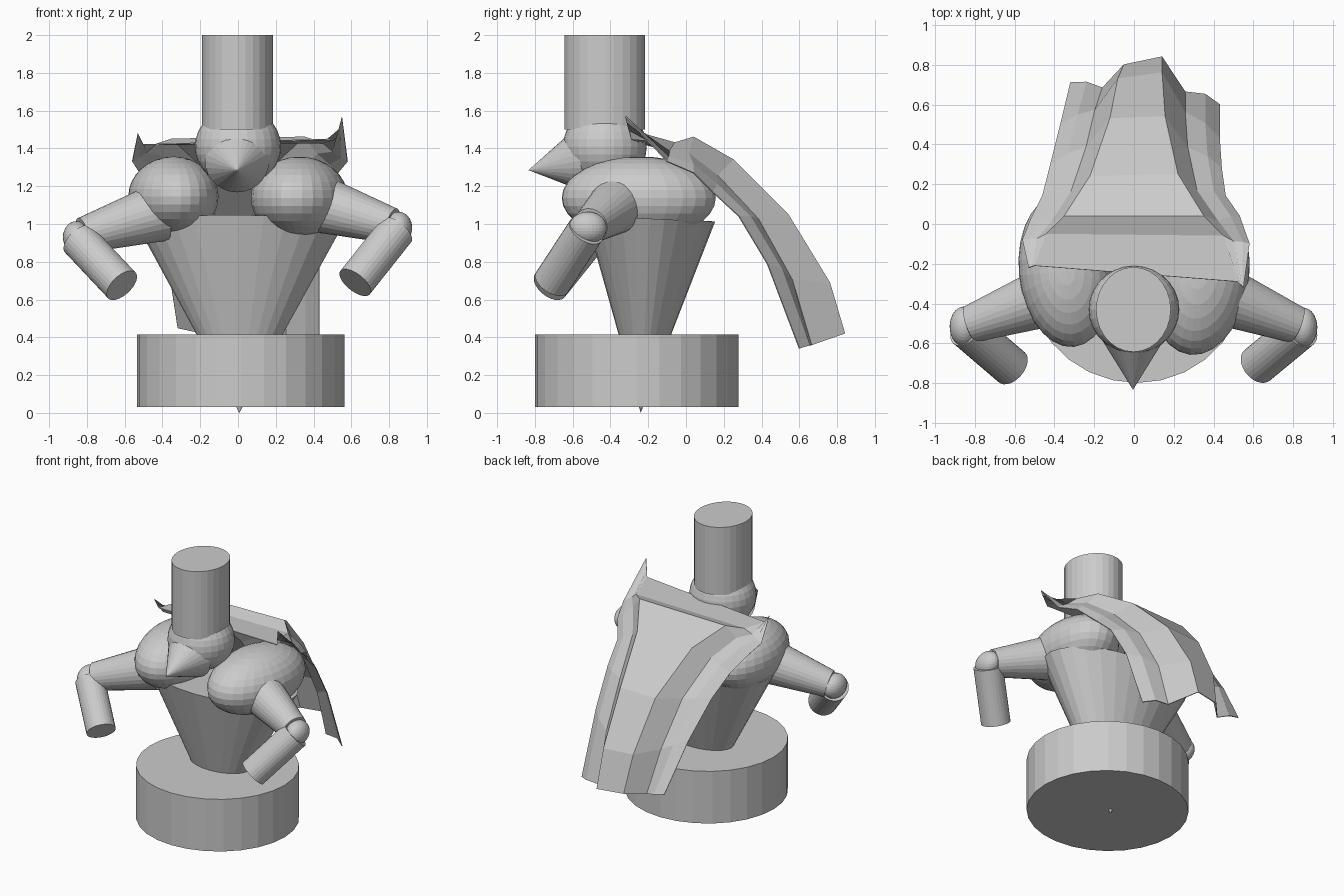
import bpy, bmesh
from math import radians
from mathutils import Vector, Matrix

if "Cube" in bpy.data.objects:
    bpy.data.objects.remove(bpy.data.objects["Cube"])

grey = bpy.data.materials.new("light_grey")
grey.diffuse_color = (0.6, 0.6, 0.6, 1)
grey.use_nodes = True
grey.node_tree.nodes["Principled BSDF"].inputs["Base Color"].default_value = grey.diffuse_color


def finish(name, bm):
    """Turn a bmesh into a flat-shaded grey object."""
    bmesh.ops.remove_doubles(bm, verts=bm.verts, dist=0.0001)
    bmesh.ops.recalc_face_normals(bm, faces=bm.faces)
    mesh = bpy.data.meshes.new(name)
    bm.to_mesh(mesh)
    bm.free()
    mesh.materials.append(grey)
    obj = bpy.data.objects.new(name, mesh)
    bpy.context.collection.objects.link(obj)
    return obj


def tube(name, p0, p1, r0, r1, squash=1.0, sides=28):
    """Capped cone or cylinder from p0 to p1; squash scales its y radius."""
    p0, p1 = Vector(p0), Vector(p1)
    axis = p1 - p0
    turn = Vector((0, 0, 1)).rotation_difference(axis).to_matrix().to_4x4()
    place = Matrix.Translation((p0 + p1) / 2) @ turn @ Matrix.Diagonal((1, squash, 1, 1))
    bm = bmesh.new()
    bmesh.ops.create_cone(bm, cap_ends=True, segments=sides, radius1=r0,
                          radius2=r1, depth=axis.length, matrix=place)
    return finish(name, bm)


def ball(name, centre, radii, yaw=0):
    place = (Matrix.Translation(centre) @ Matrix.Rotation(radians(yaw), 4, 'Z')
             @ Matrix.Diagonal((*radii, 1)))
    bm = bmesh.new()
    bmesh.ops.create_uvsphere(bm, u_segments=28, v_segments=16, radius=1, matrix=place)
    return finish(name, bm)


# Base and body
tube("base", (0.015, -0.26, 0.03), (0.015, -0.26, 0.415), 0.55, 0.55, 0.98)
tube("torso", (0.007, -0.24, 0.0), (0.01, -0.19, 1.03), 0.0, 0.565, 0.61)

# Head, nose and tall hat
ball("head", (0, -0.43, 1.41), (0.228, 0.222, 0.21))
tube("nose", (-0.005, -0.56, 1.335), (-0.005, -0.834, 1.285), 0.17, 0.0)
tube("hat", (-0.003, -0.43, 1.5), (-0.003, -0.43, 2.0), 0.188, 0.188, 1.135)

# Shoulders
ball("left_shoulder", (-0.342, -0.235, 1.145), (0.237, 0.385, 0.212), 6)
ball("right_shoulder", (0.325, -0.25, 1.138), (0.255, 0.41, 0.218), -6)

# Arms: shoulder, elbow and hand points
arms = {
    "left": ((-0.42, -0.36, 1.06), (-0.855, -0.515, 0.93), (-0.615, -0.72, 0.675)),
    "right": ((0.42, -0.35, 1.11), (0.85, -0.52, 0.98), (0.62, -0.71, 0.69)),
}
for side, (shoulder, elbow, hand) in arms.items():
    wrist_start = Vector(elbow).lerp(Vector(hand), 0.05)
    upper_end = Vector(elbow).lerp(Vector(shoulder), 0.08)
    tube(side + "_upper_arm", shoulder, upper_end, 0.155, 0.095)
    ball(side + "_elbow", elbow, (0.072, 0.1, 0.085))
    tube(side + "_forearm", wrist_start, hand, 0.1, 0.1)

# Cape: outer edges and ridges of the centre panel, from collar to hem
left_edge = [(-0.53, -0.22, 1.48), (-0.56, -0.08, 1.33), (-0.52, 0.02, 1.27),
             (-0.46, 0.14, 1.17), (-0.42, 0.30, 1.03), (-0.37, 0.50, 0.78),
             (-0.32, 0.71, 0.45)]
left_ridge = [(-0.50, -0.21, 1.42), (-0.44, -0.05, 1.42), (-0.35, 0.04, 1.45),
              (-0.22, 0.24, 1.33), (-0.12, 0.53, 1.04), (-0.08, 0.73, 0.69),
              (-0.05, 0.80, 0.42)]
right_ridge = [(0.52, -0.29, 1.45), (0.45, -0.06, 1.43), (0.35, 0.04, 1.46),
               (0.22, 0.25, 1.34), (0.155, 0.54, 1.05), (0.14, 0.76, 0.69),
               (0.14, 0.84, 0.42)]
right_edge = [(0.55, -0.32, 1.57), (0.58, -0.10, 1.33), (0.53, 0.04, 1.27),
              (0.46, 0.14, 1.17), (0.44, 0.28, 1.04), (0.43, 0.43, 0.79),
              (0.43, 0.60, 0.34)]
bm = bmesh.new()
rows = []
for i, (a, b, c, d) in enumerate(zip(left_edge, left_ridge, right_ridge, right_edge)):
    a, b, c, d = map(Vector, (a, b, c, d))
    fold = Vector((0, -0.08, -0.03)) * i / 6          # folds deepen to the hem
    line = [a, a.lerp(b, 0.3) + fold * 0.3, a.lerp(b, 0.6) + fold, b,
            c, c.lerp(d, 0.4) + fold, c.lerp(d, 0.75) + fold * 0.1, d]
    rows.append([bm.verts.new(p) for p in line])
for r0, r1 in zip(rows, rows[1:]):
    for j in range(len(r0) - 1):
        bm.faces.new((r0[j], r0[j + 1], r1[j + 1], r1[j]))
cape = finish("cape", bm)
thick = cape.modifiers.new("thickness", 'SOLIDIFY')
thick.thickness = 0.006
thick.offset = 0
